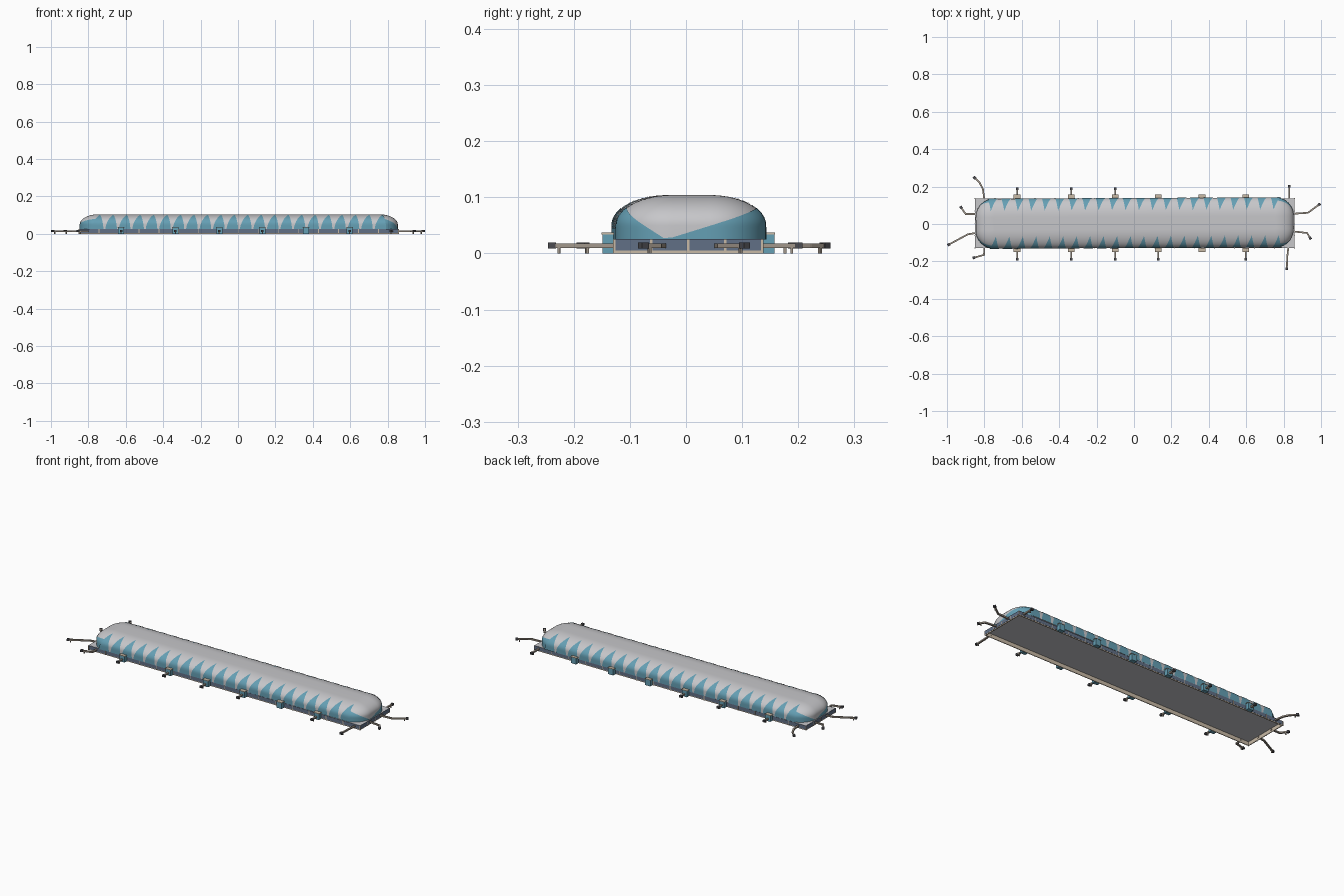
import bpy, bmesh, math
from mathutils import Vector, Matrix

if "Cube" in bpy.data.objects:
    bpy.data.objects.remove(bpy.data.objects["Cube"])


def material(name, rgb):
    m = bpy.data.materials.new(name)
    m.use_nodes = True
    m.diffuse_color = (*rgb, 1)
    m.node_tree.nodes["Principled BSDF"].inputs["Base Color"].default_value = (*rgb, 1)
    return m


ROOF = material("roof grey", (0.57, 0.57, 0.59))
TEAL = material("teal glass", (0.13, 0.35, 0.46))
SLATE = material("slate glass", (0.12, 0.16, 0.24))
BEIGE = material("beige concrete", (0.58, 0.49, 0.38))
TAUPE = material("taupe tunnel", (0.36, 0.31, 0.26))
DARK = material("dark metal", (0.07, 0.07, 0.08))


def finish(name, bm, mat, smooth=False):
    mesh = bpy.data.meshes.new(name)
    bm.to_mesh(mesh)
    bm.free()
    mesh.materials.append(mat)
    if smooth:
        mesh.shade_smooth()
    ob = bpy.data.objects.new(name, mesh)
    bpy.context.collection.objects.link(ob)
    return ob


def add_box(bm, lo, hi, matrix=Matrix()):
    lo, hi = Vector(lo), Vector(hi)
    m = matrix @ Matrix.Translation((lo + hi) / 2) @ Matrix.Diagonal((*(hi - lo), 1))
    bmesh.ops.create_cube(bm, size=1, matrix=m)


def add_grid(bm, rows, closed=False):
    verts = [[bm.verts.new(p) for p in row] for row in rows]
    n = len(rows[0])
    for low, high in zip(verts, verts[1:]):
        for j in range(n if closed else n - 1):
            k = (j + 1) % n
            bm.faces.new((low[j], low[k], high[k], high[j]))
    return verts


# Dome surface: a rounded rectangle in plan, drawn in by a quarter ellipse
L, W, R = 0.85, 0.133, 0.1
FLOOR, SPRING, RISE, INSET, WALL = 0.025, 0.05, 0.054, 0.098, 0.2
CX, CY = L - R, W - R
SKEW = Matrix.Translation((0.004, 0.005, 0)) @ Matrix.Rotation(0.005, 4, "Z")


def surface(x, y, angle, t, lift=0.0, turn=1):
    phi = max(0, (t - WALL) / (1 - WALL)) * math.pi / 2
    r = R - INSET * (1 - math.cos(phi)) + lift * math.cos(phi)
    z = FLOOR + (SPRING - FLOOR) * min(1, t / WALL) + (RISE + lift) * math.sin(phi)
    return SKEW @ Vector((turn * (x + r * math.cos(angle)), turn * (y + r * math.sin(angle)), z))


def height_to_t(z):
    if z < SPRING:
        return WALL * (z - FLOOR) / (SPRING - FLOOR)
    return WALL + (1 - WALL) * math.asin(min(1, (z - SPRING) / RISE)) / (math.pi / 2)


# Roof dome
outline = []
for q, (sx, sy) in enumerate([(1, -1), (1, 1), (-1, 1), (-1, -1)]):
    outline += [(sx * CX, sy * CY, math.radians(-90 + 90 * q + 9 * i)) for i in range(11)]
levels = [0, WALL] + [WALL + (1 - WALL) * i / 14 for i in range(1, 15)]
bm = bmesh.new()
rings = add_grid(bm, [[surface(*p, t) for p in outline] for t in levels], closed=True)
bm.faces.new(rings[-1])
finish("roof_dome", bm, ROOF, True)

# Pointed glass panels along both long sides
PITCH, COUNT, TIP = 0.072, 22, 0.82
bm = bmesh.new()
for turn in (1, -1):
    for k in range(COUNT):
        x0 = -COUNT * PITCH / 2 + k * PITCH + 0.006
        rows = []
        for i in range(11):
            f = i / 10
            width = 0.062 * max(0.01, 1 - f ** 1.5)
            left = x0 + (0.062 - width) * 0.7
            rows.append([surface(left + width * j / 2, -CY, -math.pi / 2, f * TIP, 0.0012, turn)
                         for j in range(3)])
        add_grid(bm, rows)
finish("side_glass_panels", bm, TEAL, True)

# Glass sweeping around each rounded end, dipping to a low point
path = [(CX, -CY, math.radians(-90 + 9 * i)) for i in range(11)]
path += [(CX, -CY + 2 * CY * i / 10, 0) for i in range(1, 10)]
path += [(CX, CY, math.radians(9 * i)) for i in range(11)]
bm = bmesh.new()
for turn in (1, -1):
    tops = []
    for x, y, a in path:
        d = y + R * math.sin(a) + 0.045
        slope = 0.31 if d > 0 else 0.65
        tops.append(height_to_t(FLOOR + abs(d) * slope))
    add_grid(bm, [[surface(*p, top * i / 10, 0.0012, turn) for p, top in zip(path, tops)]
                  for i in range(11)])
finish("end_glass", bm, TEAL, True)

# Hollow base: deck, perimeter walls, glazing and piers
X0, X1, Y0, Y1 = -0.85, 0.858, -0.128, 0.136
bm = bmesh.new()
add_box(bm, (X0, Y0, 0.021), (X1, Y1, 0.026))
finish("base_deck", bm, ROOF)

T = 0.004
bm = bmesh.new()
for y in (Y0, Y1 - T):
    add_box(bm, (X0, y, 0), (X1, y + T, 0.021))
for x in (X0, X1 - T):
    add_box(bm, (x, Y0 + T, 0), (x + T, Y1 - T, 0.021))
finish("base_walls", bm, BEIGE)


def wall_strip(bm, a, b, depth, z0, z1, side):
    if side in "fk":
        y = Y0 if side == "f" else Y1
        add_box(bm, (a, y - depth, z0), (b, y + depth, z1))
    else:
        x = X0 if side == "l" else X1
        add_box(bm, (x - depth, a, z0), (x + depth, b, z1))


glass, piers = bmesh.new(), bmesh.new()
for side in "fklr":
    a, b, n = (X0, X1, 16) if side in "fk" else (Y0, Y1, 4)
    wall_strip(glass, a, b, 0.001, 0.005, 0.0255, side)
    for i in range(n + 1):
        c = a + (b - a) * i / n
        wall_strip(piers, c - 0.002, c + 0.002, 0.0018, 0, 0.025, side)
finish("base_glazing", glass, SLATE)
finish("base_piers", piers, BEIGE)

# Gate houses with flat caps
GATES = [-0.625, -0.335, -0.1, 0.13, 0.363, 0.597]
house, caps = bmesh.new(), bmesh.new()
for x in GATES:
    for lo, hi in ((-0.149, Y0 - 0.001), (Y1 + 0.001, 0.158)):
        add_box(house, (x - 0.016, lo, 0), (x + 0.016, hi, 0.034))
        add_box(caps, (x - 0.018, lo - 0.002, 0.034), (x + 0.018, hi + 0.001, 0.037))
finish("gate_houses", house, TEAL)
finish("gate_caps", caps, BEIGE)

# Boarding bridges: tunnels along a path, a dark head and a leg
paths = [[(x, -0.145), (x, -0.187)] for x in GATES if abs(x - 0.363) > 0.01]
paths += [[(x, 0.155), (x, 0.188)] for x in GATES[:3]]
paths += [
    [(-0.8, 0.13), (-0.808, 0.187), (-0.825, 0.22), (-0.852, 0.247)],
    [(-0.845, 0.053), (-0.9, 0.053), (-0.924, 0.088)],
    [(-0.845, -0.048), (-0.888, -0.055), (-0.99, -0.11)],
    [(-0.8, -0.125), (-0.802, -0.165), (-0.855, -0.18)],
    [(0.83, 0.13), (0.83, 0.2)],
    [(0.855, 0.055), (0.93, 0.06), (0.99, 0.104)],
    [(0.855, -0.04), (0.925, -0.048), (0.942, -0.075)],
    [(0.825, -0.125), (0.82, -0.17), (0.817, -0.238)],
]
tunnels, heads, legs = bmesh.new(), bmesh.new(), bmesh.new()
for pts in paths:
    for (ax, ay), (bx, by) in zip(pts, pts[1:]):
        length = math.hypot(bx - ax, by - ay)
        frame = Matrix.Translation((ax, ay, 0)) @ Matrix.Rotation(math.atan2(by - ay, bx - ax), 4, "Z")
        add_box(tunnels, (-0.002, -0.0045, 0.01), (length + 0.002, 0.0045, 0.018), frame)
    add_box(heads, (length - 0.006, -0.007, 0.009), (length + 0.008, 0.007, 0.0195), frame)
    add_box(legs, (length - 0.014, -0.003, 0), (length - 0.009, 0.003, 0.01), frame)
finish("bridge_tunnels", tunnels, TAUPE)
finish("bridge_heads", heads, DARK)
finish("bridge_legs", legs, TAUPE)
